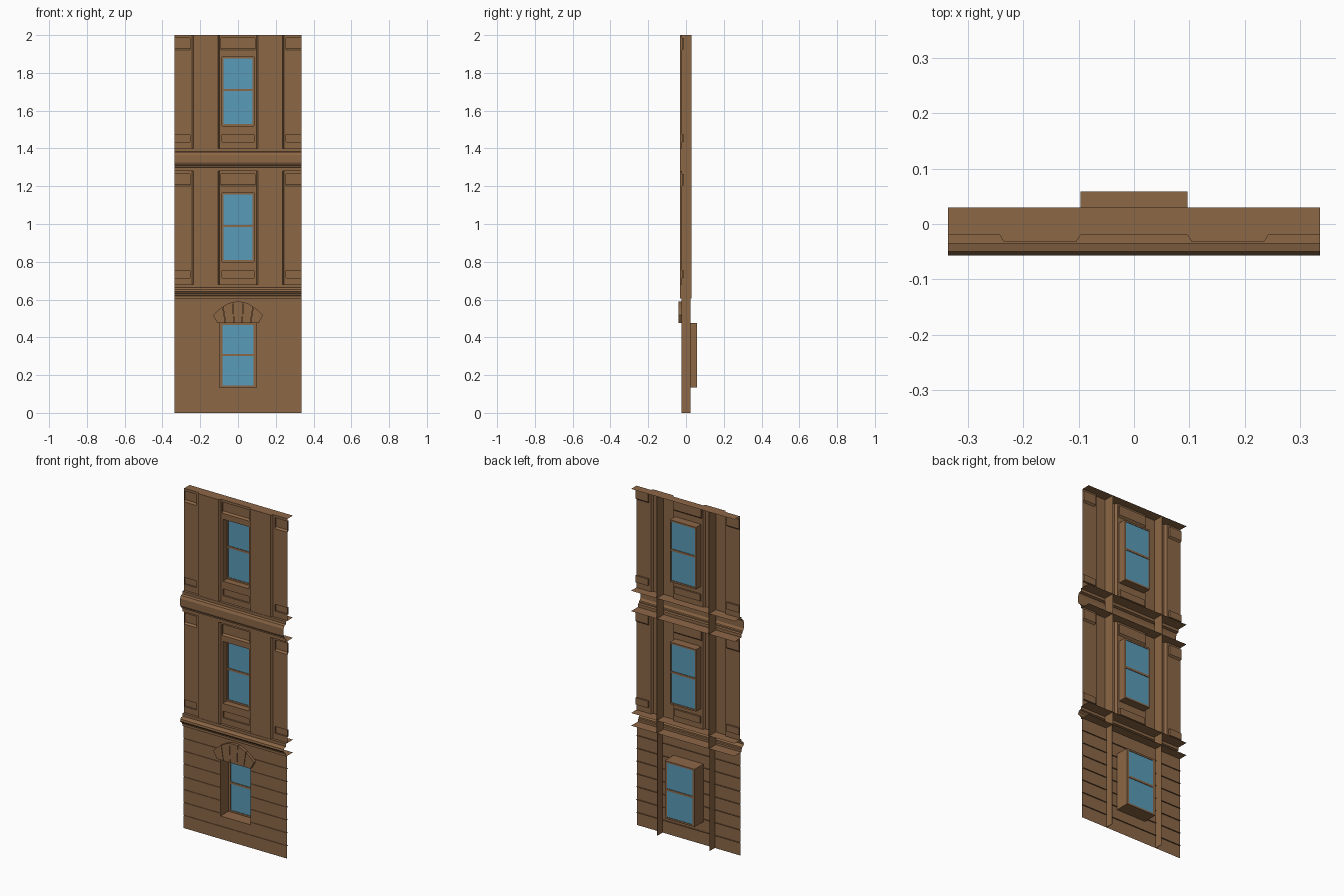
import bpy
import bmesh
import math

old = bpy.data.objects.get("Cube")
if old:
    bpy.data.objects.remove(old)


def material(name, rgb):
    mat = bpy.data.materials.new(name)
    mat.use_nodes = True
    mat.diffuse_color = (*rgb, 1)
    mat.node_tree.nodes["Principled BSDF"].inputs["Base Color"].default_value = (*rgb, 1)
    return mat


STONE = material("brown_stone", (0.262, 0.136, 0.061))
GLASS = material("blue_glass", (0.102, 0.332, 0.479))

HALF = 0.337      # half width of the facade
BACK = 0.03       # rear edge of ribs and ledges
WALL = -0.02      # upper wall plane
FACE = -0.033     # pilaster face
BASE = -0.024     # ground floor wall plane


def make(name, faces, mat=STONE):
    bm = bmesh.new()
    for f in faces:
        bm.faces.new([bm.verts.new(p) for p in f])
    bmesh.ops.remove_doubles(bm, verts=bm.verts, dist=1e-5)
    mesh = bpy.data.meshes.new(name)
    bm.to_mesh(mesh)
    bm.free()
    mesh.materials.append(mat)
    obj = bpy.data.objects.new(name, mesh)
    bpy.context.collection.objects.link(obj)
    return obj


def rect(x0, x1, z0, z1, y):
    return [(x0, y, z0), (x1, y, z0), (x1, y, z1), (x0, y, z1)]


def sheet(x0, x1, z0, z1, y, holes):
    """Flat wall in a grid, leaving out rectangular holes."""
    xs = sorted({x0, x1, *(v for h in holes for v in h[:2])})
    zs = sorted({z0, z1, *(v for h in holes for v in h[2:])})
    faces = []
    for a, b in zip(xs, xs[1:]):
        for c, d in zip(zs, zs[1:]):
            cx, cz = (a + b) / 2, (c + d) / 2
            if not any(h[0] < cx < h[1] and h[2] < cz < h[3] for h in holes):
                faces.append(rect(a, b, c, d, y))
    return faces


def recess(hole, y0, y1, slope=0, closed=True):
    """Sides of an opening running back, with an optional back panel."""
    x0, x1, z0, z1 = hole
    o, b = rect(*hole, y0), rect(x0, x1, z0 + slope, z1, y1)
    faces = [[o[i], o[(i + 1) % 4], b[(i + 1) % 4], b[i]] for i in range(4)]
    return faces + [b] if closed else faces


def box(x0, x1, y0, y1, z0, z1):
    f, b = rect(x0, x1, z0, z1, y0), rect(x0, x1, z0, z1, y1)
    return [f, b[::-1]] + [[f[i], b[i], b[(i + 1) % 4], f[(i + 1) % 4]] for i in range(4)]


def sweep(profile, x0, x1):
    """Run a (y, z) profile, listed upward, along x."""
    return [[(x0, *p), (x1, *p), (x1, *q), (x0, *q)] for p, q in zip(profile, profile[1:])]


def window(name, hole, y0, y1, border, mid):
    """Reveal, sash frame and two panes."""
    x0, x1, z0, z1 = hole
    make(name + "_reveal", recess(hole, y0, y1, closed=False))
    ya = y1 - 0.01
    bars = box(x0, x0 + border, ya, y1, z0, z1) + box(x1 - border, x1, ya, y1, z0, z1)
    for a, b in ((z0, z0 + 0.01), (mid - 0.006, mid + 0.006), (z1 - 0.01, z1)):
        bars += box(x0 + border, x1 - border, ya, y1, a, b)
    make(name + "_frame", bars)
    make(name + "_glass", box(x0 + border, x1 - border, y1 - 0.007, y1 - 0.003,
                              z0 + 0.01, z1 - 0.01), GLASS)


def ledge(name, z, front):
    make(name, [[*[(x, y, z) for x, y in front], (HALF, BACK, z), (-HALF, BACK, z)]])


# Upper storeys: bays with sunk panels, pilasters, windows, rear ribs
for storey, z in (("middle", 0.68), ("upper", 1.40)):
    top = z + 0.60
    opening = (-0.085, 0.085, z + 0.12, z + 0.485)
    low = (-0.085, 0.085, z + 0.035, z + 0.075)
    high = (-0.09, 0.09, z + 0.52, z + 0.585)
    faces = sheet(-0.097, 0.097, z, top, WALL, [opening, low, high])
    faces += recess(low, WALL, WALL + 0.01) + recess(high, WALL, WALL + 0.01, 0.009)
    make(storey + "_centre_bay", faces)
    window(storey + "_window", opening, WALL, BACK - 0.002, 0.007, z + 0.31)
    for side, s in (("left", 1), ("right", -1)):
        span = sorted((s * 0.255, s * HALF))
        low, high = (*span, z + 0.035, z + 0.075), (*span, z + 0.52, z + 0.585)
        edge = sorted((s * 0.243, s * HALF))
        faces = sheet(*edge, z, top, WALL, [low, high])
        faces += recess(low, WALL, WALL + 0.01) + recess(high, WALL, WALL + 0.01, 0.009)
        make(f"{storey}_{side}_bay", faces)
        plan = sorted((s * x, y) for x, y in
                      ((0.097, WALL), (0.105, FACE), (0.235, FACE), (0.243, WALL)))
        make(f"{storey}_{side}_pilaster",
             [[(*a, z), (*b, z), (*b, top), (*a, top)] for a, b in zip(plan, plan[1:])])

# Rear ribs behind the pilasters
for side, x in (("left", 0.17), ("right", -0.17)):
    make(side + "_rib", box(x - 0.001, x + 0.001, FACE, BACK, 0.605, 2.0)
         + box(x - 0.001, x + 0.001, BASE, -BASE, 0, 0.605))

# Cornices between the storeys, with ledges closing them behind
cornices = {
    "upper": [(-0.034, 1.28), (-0.034, 1.298), (-0.043, 1.302), (-0.043, 1.309), (-0.05, 1.312),
              (-0.057, 1.325), (-0.057, 1.365), (-0.05, 1.38), (-0.035, 1.384), (-0.035, 1.40)],
    "lower": [(-0.034, 0.605), (-0.034, 0.618), (-0.041, 0.621), (-0.041, 0.63), (-0.05, 0.633),
              (-0.057, 0.642), (-0.055, 0.654), (-0.048, 0.661), (-0.035, 0.664), (-0.035, 0.68)],
}
for name, profile in cornices.items():
    make(name + "_cornice", sweep(profile, -HALF, HALF))
    for part, (y, z) in (("bottom", profile[0]), ("top", profile[-1])):
        ledge(f"{name}_cornice_{part}_ledge", z, [(-HALF, y), (HALF, y)])

# Top cap follows the pilaster plan
bumps = [(0.097, WALL), (0.105, FACE), (0.235, FACE), (0.243, WALL), (HALF, WALL)]
ledge("top_cap", 2.0, [(-x, y) for x, y in reversed(bumps)] + bumps)


# Ground storey wall in courses parted by fine grooves
def courses(z0, z1):
    profile, step = [(BASE, z0)], 0.0756
    for i in range(1, 8):
        g = i * step
        if z0 + 0.002 < g < z1 - 0.002:
            profile += [(BASE, g - 0.001), (BASE + 0.006, g - 0.001),
                        (BASE + 0.006, g + 0.001), (BASE, g + 0.001)]
    return profile + [(BASE, z1)]


door = (-0.097, 0.097, 0.135, 0.475)
make("ground_wall", sweep(courses(0, 0.605), -HALF, door[0])
     + sweep(courses(0, 0.605), door[1], HALF)
     + sweep(courses(0, door[2]), *door[:2]) + sweep(courses(door[3], 0.605), *door[:2]))
window("ground_window", door, BASE, 0.059, 0.014, 0.307)

# Window arch of five wedge stones
bottom = [-0.11, -0.066, -0.022, 0.022, 0.066, 0.11]
for i in range(5):
    a, b = bottom[i] + 0.001, bottom[i + 1] - 0.001


    def crown(x):
        return 0.59 - 0.075 * (x / 0.135) ** 2

    ta, tb = a * 1.22, b * 1.22
    tm = (ta + tb) / 2
    outline = [(a, 0.475), (b, 0.475), (tb, crown(tb)), (tm, crown(tm)), (ta, crown(ta))]
    front = [(x, -0.041, z) for x, z in outline]
    rear = [(x, BASE, z) for x, z in outline]
    sides = [[front[k], rear[k], rear[(k + 1) % 5], front[(k + 1) % 5]] for k in range(5)]
    make(f"arch_stone_{i + 1}", [front, rear[::-1]] + sides)
